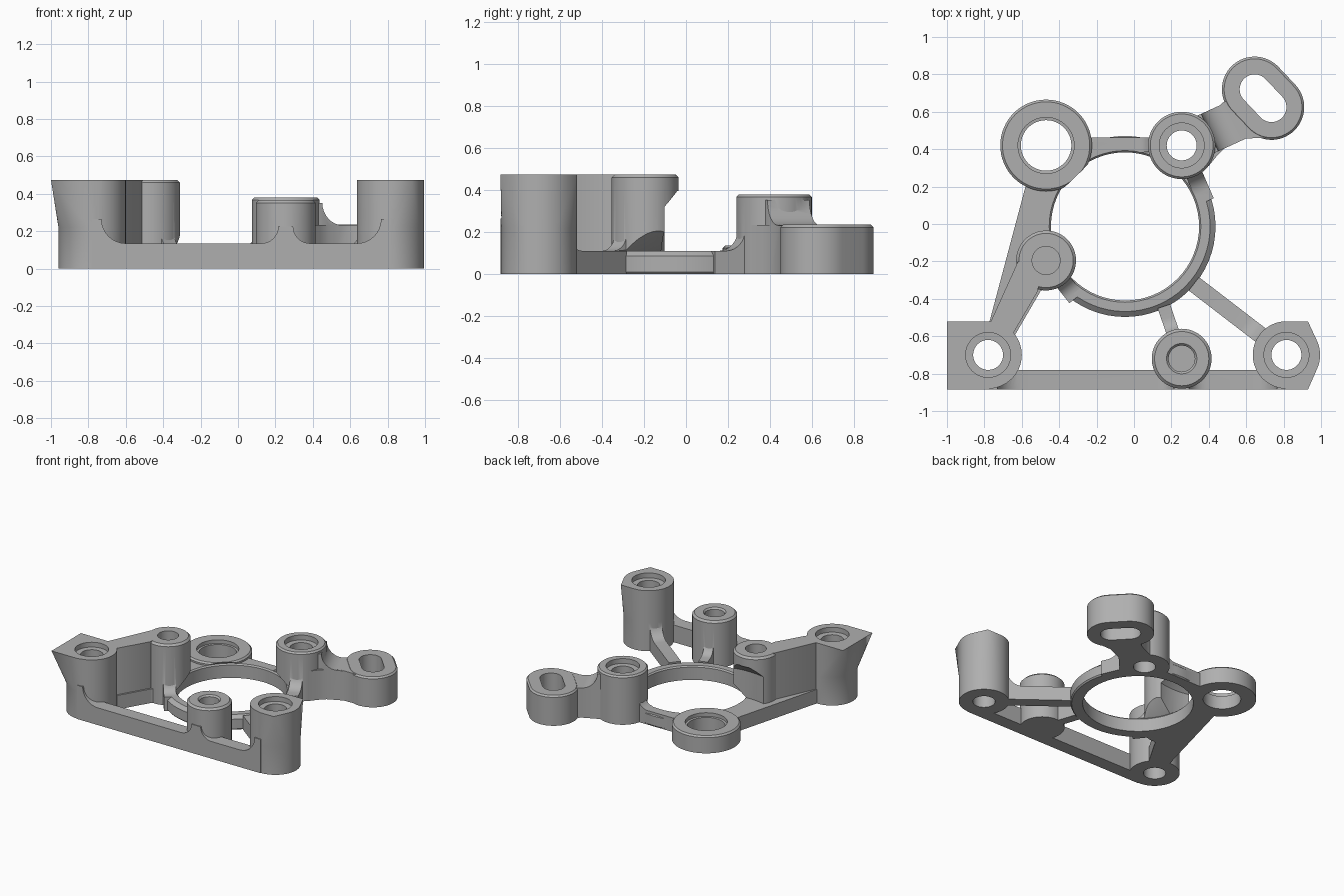
import bpy, bmesh
from math import cos, sin, pi
from mathutils import Vector

cube = bpy.data.objects.get("Cube")
if cube:
    bpy.data.objects.remove(cube)

grey = bpy.data.materials.new("cast_grey")
grey.use_nodes = True
grey.diffuse_color = (0.43, 0.43, 0.43, 1)
grey.node_tree.nodes["Principled BSDF"].inputs["Base Color"].default_value = (0.43, 0.43, 0.43, 1)

SEGS = 64
PLATE, RAIL, TALL = 0.11, 0.135, 0.475


def make(name, bm):
    bmesh.ops.recalc_face_normals(bm, faces=bm.faces)
    mesh = bpy.data.meshes.new(name)
    bm.to_mesh(mesh)
    bm.free()
    obj = bpy.data.objects.new(name, mesh)
    bpy.context.scene.collection.objects.link(obj)
    return obj


def loft(name, loops):
    """Solid through stacked loops of equal point count."""
    bm = bmesh.new()
    rings = [[bm.verts.new(p) for p in loop] for loop in loops]
    n = len(rings[0])
    for a, b in zip(rings, rings[1:]):
        for i in range(n):
            j = (i + 1) % n
            bm.faces.new((a[i], a[j], b[j], b[i]))
    bm.faces.new(rings[0][::-1])
    bm.faces.new(rings[-1])
    return make(name, bm)


def circle(c, r, z):
    return [(c[0] + r * cos(2 * pi * i / SEGS), c[1] + r * sin(2 * pi * i / SEGS), z) for i in range(SEGS)]


def turned(name, c, profile):
    return loft(name, [circle(c, r, z) for r, z in profile])


def post(name, c, r, h, edge=0.012):
    return turned(name, c, [(r, 0), (r, h - edge), (r - edge, h)])


def prism(name, plan, h):
    return loft(name, [[(x, y, z) for x, y in plan] for z in (0, h)])


def capsule(a, b, r, z):
    """Rounded slot outline from a to b."""
    a, b = Vector(a), Vector(b)
    d = (b - a).normalized()
    side = Vector((-d.y, d.x))
    half = SEGS // 2
    pts = []
    for c, s in ((a, 1), (b, -1)):
        for i in range(half + 1):
            t = pi * i / half
            p = c + s * r * (side * cos(t) - d * sin(t))
            pts.append((p.x, p.y, z))
    return pts


def arm(name, p, q, width, h, start=(0, 0), end=(0, 0)):
    """Bar with concave ramps (offset, radius) rising at its ends."""
    p, q = Vector(p), Vector(q)
    d = (q - p).normalized()
    length = (q - p).length
    side = Vector((-d.y, d.x)) * width / 2

    def ramp(off, f):
        if f == 0:
            return [(0, h)]
        arc = [(off + f - f * sin(t * pi / 16), h + f - f * cos(t * pi / 16)) for t in range(9)]
        return arc + ([(0, h + f)] if off > 0 else [])

    prof = [(0, 0), (length, 0)]
    prof += [(length - u, z) for u, z in reversed(ramp(*end))]
    prof += ramp(*start)
    loops = []
    for s in (side, -side):
        pts = [p + d * u + s for u, z in prof]
        loops.append([(v.x, v.y, z) for v, (u, z) in zip(pts, prof)])
    return loft(name, loops)


def flare(name, c, corners):
    """Column top that spreads from a round section to square corners."""
    bm = bmesh.new()
    pts = circle(c, 0.18, 0.22) + circle(c, 0.18, TALL) + [(x, y, TALL) for x, y in corners]
    for p in pts:
        bm.verts.new(p)
    res = bmesh.ops.convex_hull(bm, input=bm.verts)
    loose = [g for g in res["geom_interior"] if isinstance(g, bmesh.types.BMVert)]
    bmesh.ops.delete(bm, geom=loose, context="VERTS")
    bmesh.ops.dissolve_limit(bm, angle_limit=0.01, verts=bm.verts, edges=bm.edges)
    return make(name, bm)


def combine(base, others, operation):
    """Apply booleans to base and remove the operands."""
    for o in others:
        o.hide_render = True
        m = base.modifiers.new(o.name, "BOOLEAN")
        m.operation, m.solver, m.object = operation, "EXACT", o
    dg = bpy.context.evaluated_depsgraph_get()
    mesh = bpy.data.meshes.new_from_object(base.evaluated_get(dg))
    base.modifiers.clear()
    base.data = mesh
    for o in others:
        bpy.data.objects.remove(o)
    return base


# Key centres
HUB = (-0.048, -0.013)
BOSS = (-0.47, 0.42)
BACK = (0.255, 0.42)
MID = (-0.47, -0.195)
LEFT = (-0.78, -0.70)
RIGHT = (0.815, -0.70)
FRONT = (0.255, -0.72)
SLOT = ((0.645, 0.72), (0.735, 0.625))
RAIL_Y = -0.8325

# Central ring
body = turned("bracket_body", HUB, [(0.475, 0), (0.484, 0.01), (0.484, 0.085), (0.455, PLATE)])

# Middle post, undercut beside the back boss
mid_post = post("mid_post", MID, 0.16, TALL, 0.015)
clearance = turned("clearance", BOSS, [(0.54, PLATE), (0.54, 0.32), (0.465, 0.395)])
combine(mid_post, [clearance], "DIFFERENCE")

parts = [
    mid_post,
    # Bosses and posts
    post("back_boss", BOSS, 0.245, RAIL),
    post("back_post", BACK, 0.18, 0.38),
    post("front_post", FRONT, 0.16, 0.367, 0.015),
    post("left_post", LEFT, 0.18, TALL, 0.0005),
    post("right_post", RIGHT, 0.18, TALL, 0.0005),
    flare("left_flare", LEFT, [(x, y) for x in (-1, -0.78) for y in (-0.885, -0.52)]),
    flare("right_flare", RIGHT, [(x, y) for x in (0.815, 0.93) for y in (-0.885, -0.52)]),
    # Slotted ear and its neck
    loft("slot_ear", [capsule(*SLOT, r, z) for r, z in ((0.175, 0), (0.175, 0.223), (0.163, 0.235))]),
    prism("ear_neck", [BACK, (0.33, 0.58), (0.42, 0.59), (0.475, 0.65), (0.65, 0.72), (0.70, 0.46),
                       (0.57, 0.457), (0.50, 0.42), (0.44, 0.36), (0.40, 0.31)], 0.233),
    arm("neck_ramp", BACK, (0.56, 0.56), 0.22, 0.232, (0.165, 0.12)),
    # Left side plate and tall wall
    prism("side_plate", [(-0.575, 0.22), (-0.40, 0.25), (-0.40, -0.30), (-0.50, -0.36), (-0.64, -0.60),
                         (-0.80, -0.60), (-0.772, -0.52)], PLATE),
    prism("side_wall", [(-0.62, -0.20), (-0.50, -0.27), (-0.515, -0.36), (-0.64, -0.575), LEFT,
                        (-0.765, -0.52)], TALL),
    # Connecting arms
    arm("front_rail_left", (LEFT[0], RAIL_Y), (FRONT[0], RAIL_Y), 0.105, RAIL, (0.05, 0.13), (0.04, 0.09)),
    arm("front_rail_right", (FRONT[0], RAIL_Y), (RIGHT[0], RAIL_Y), 0.105, RAIL, (0.04, 0.09), (0.05, 0.13)),
    arm("back_arm", BOSS, (BACK[0], 0.425), 0.08, PLATE, (0, 0), (0.165, 0.08)),
    arm("back_foot", BACK, (0.385, 0.12), 0.09, PLATE, (0.17, 0.10)),
    arm("right_arm", (0.32, -0.32), RIGHT, 0.09, PLATE, (0, 0), (0.17, 0.11)),
    arm("front_arm", (0.16, -0.44), FRONT, 0.07, PLATE, (0, 0), (0.15, 0.08)),
    arm("mid_foot", MID, (-0.31, -0.395), 0.09, PLATE, (0.15, 0.08)),
]
combine(body, parts, "UNION")


# Bores, counterbores and the slot
def bore(name, c, top, r_seat, r_hole, depth):
    seat = top - depth
    return turned(name, c, [(r_hole, -0.1), (r_hole, seat), (r_seat, seat + 0.002), (r_seat, top + 0.1)])


cuts = [
    turned("hub_bore", HUB, [(0.396, -0.1), (0.396, PLATE - 0.01), (0.406, PLATE + 0.0005),
                             (0.396, PLATE + 0.006), (0.30, 0.205)]),
    bore("boss_bore", BOSS, RAIL, 0.15, 0.135, 0.03),
    bore("back_bore", BACK, 0.38, 0.12, 0.08, 0.04),
    bore("left_bore", LEFT, TALL, 0.12, 0.08, 0.04),
    bore("right_bore", RIGHT, TALL, 0.12, 0.08, 0.04),
    turned("mid_hole", MID, [(0.075, 0.33), (0.075, 0.6)]),
    turned("front_hole", FRONT, [(0.07, 0.2), (0.07, 0.355), (0.082, 0.368), (0.082, 0.5)]),
    loft("slot_hole", [capsule(*SLOT, 0.08, z) for z in (-0.1, 0.4)]),
]
combine(body, cuts, "DIFFERENCE")

# Finish
body.data.materials.clear()
body.data.materials.append(grey)
for poly in body.data.polygons:
    poly.material_index = 0
bpy.ops.object.select_all(action="DESELECT")
body.select_set(True)
bpy.context.view_layer.objects.active = body
bpy.ops.object.shade_smooth_by_angle(angle=pi / 7)
